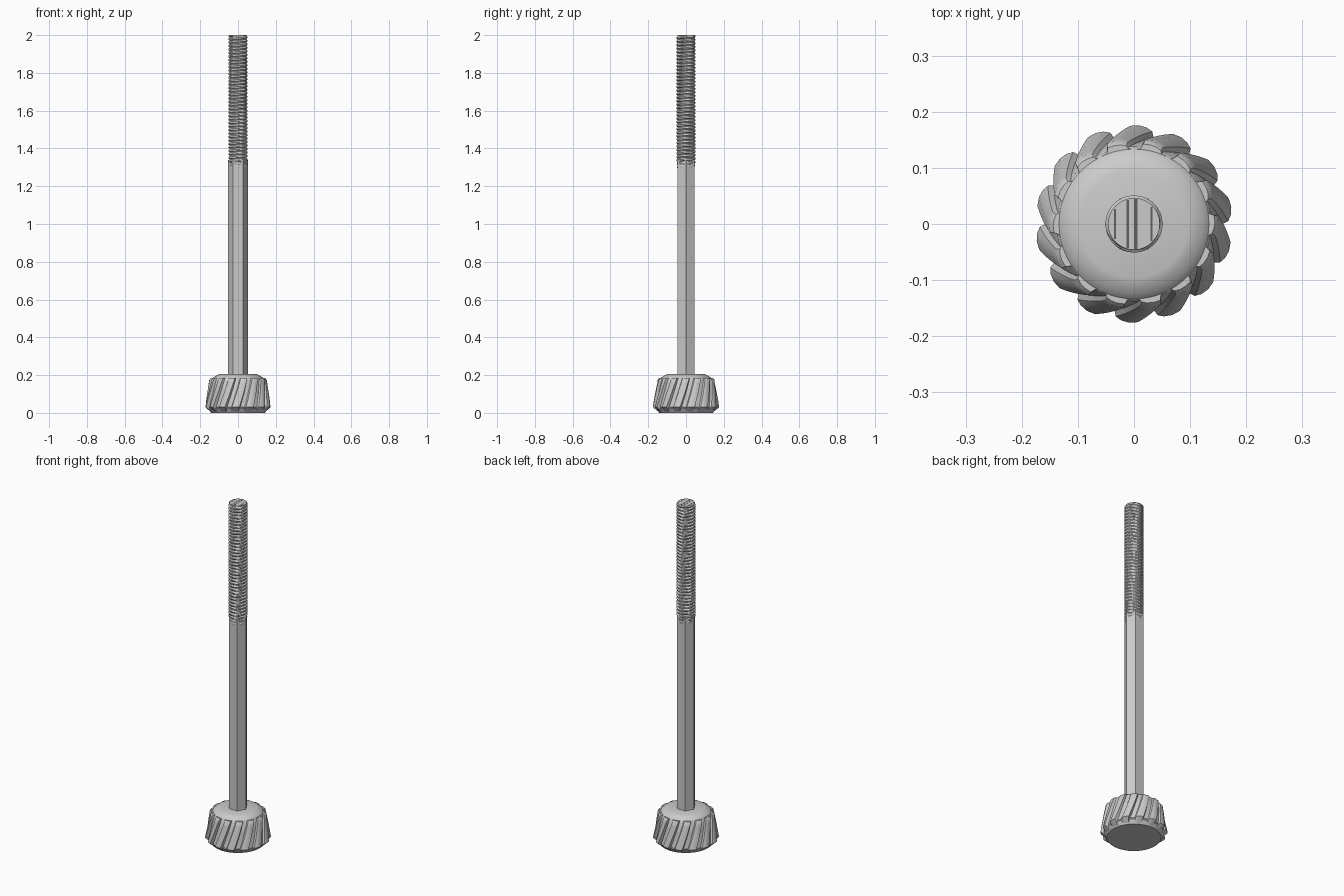
import bpy, bmesh
from math import sin, cos, pi, tau, radians

cube = bpy.data.objects.get("Cube")
if cube:
    bpy.data.objects.remove(cube)


def material(name, v):
    m = bpy.data.materials.new(name)
    m.use_nodes = True
    m.diffuse_color = (v, v, v, 1)
    m.node_tree.nodes["Principled BSDF"].inputs["Base Color"].default_value = (v, v, v, 1)
    return m


steel = material("steel grey", 0.6)
shadow = material("dark groove grey", 0.12)


def loft(name, rings, mat, smooth=None):
    """Skin a stack of equal-length point rings and cap both ends."""
    bm = bmesh.new()
    loops = [[bm.verts.new(p) for p in ring] for ring in rings]
    n = len(loops[0])
    for a, b in zip(loops, loops[1:]):
        for i in range(n):
            j = (i + 1) % n
            bm.faces.new((a[i], a[j], b[j], b[i]))
    bm.faces.new(loops[0][::-1])
    bm.faces.new(loops[-1])
    bmesh.ops.recalc_face_normals(bm, faces=bm.faces)
    me = bpy.data.meshes.new(name)
    bm.to_mesh(me)
    bm.free()
    ob = bpy.data.objects.new(name, me)
    bpy.context.collection.objects.link(ob)
    me.materials.append(mat)
    if smooth:
        bpy.ops.object.select_all(action='DESELECT')
        ob.select_set(True)
        bpy.context.view_layer.objects.active = ob
        bpy.ops.object.shade_smooth_by_angle(angle=radians(smooth))
    return ob


def circle(r, z, n, phase=0):
    return [(r * cos(phase + tau * i / n), r * sin(phase + tau * i / n), z) for i in range(n)]


# Knob core: chamfered base, tapering wall, domed shoulder
core = [(0.142, 0), (0.157, 0.022), (0.138, 0.178), (0.132, 0.186),
        (0.122, 0.194), (0.109, 0.201), (0.096, 0.205)]
loft("knob_core", [circle(r, z, 64) for r, z in core], steel, 30)

# Helical grip ribs, leaning as they climb the taper
TEETH, TWIST = 14, 0.28
rib = [(-0.3, 0), (-0.24, 0.55), (-0.1, 0.85), (0.08, 1), (0.28, 0.95), (0.36, 0)]


def rib_ring(t, root, tip, z):
    pts = []
    for k in range(TEETH):
        for u, h in rib:
            a = radians(85) + TWIST * t + tau * (k + u) / TEETH
            r = root + (tip - root) * h
            pts.append((r * cos(a), r * sin(a), z))
    return pts


rings = [rib_ring(-0.1, 0.141, 0.146, 0.006)]
for s in range(9):
    t = s / 8
    rings.append(rib_ring(t, 0.158 - 0.02 * t, 0.176 - 0.024 * t, 0.03 + 0.145 * t))
rings.append(rib_ring(1.05, 0.134, 0.144, 0.184))
loft("grip_ribs", rings, steel, 35)

# Six-sided shaft
loft("hex_shaft", [circle(0.052, z, 6) for z in (0.19, 1.34)], steel)

# Threaded end: helical crest swept over a fine grid
SEG, STEPS, Z0, Z1, PITCH = 32, 190, 1.29, 1.995, 0.0185


def thread_ring(z):
    pts = []
    for i in range(SEG):
        a = tau * i / SEG
        f = (z / PITCH - i / SEG) % 1
        ridge = min(1, max(0, 2.2 - abs(f - 0.5) * 6))
        fade = min(1, (z - Z0) / 0.05)
        r = 0.0455 + 0.0055 * ridge * fade
        pts.append((r * cos(a), r * sin(a), z))
    return pts


thread = [thread_ring(Z0 + (Z1 - Z0) * s / STEPS) for s in range(STEPS + 1)]
loft("threaded_end", thread + [circle(0.046, 2.0, SEG)], steel)

# Dark grooves across the tip
for k, (x, w) in enumerate([(-0.034, 0.004), (-0.011, 0.004), (0.003, 0.006), (0.031, 0.004)]):
    y = (0.045 ** 2 - (abs(x) + w / 2) ** 2) ** 0.5
    strip = [(x + sx * w / 2, sy * y) for sx, sy in ((-1, -1), (1, -1), (1, 1), (-1, 1))]
    loft(f"tip_groove_{k + 1}", [[(px, py, z) for px, py in strip] for z in (1.998, 2.0005)], shadow)
